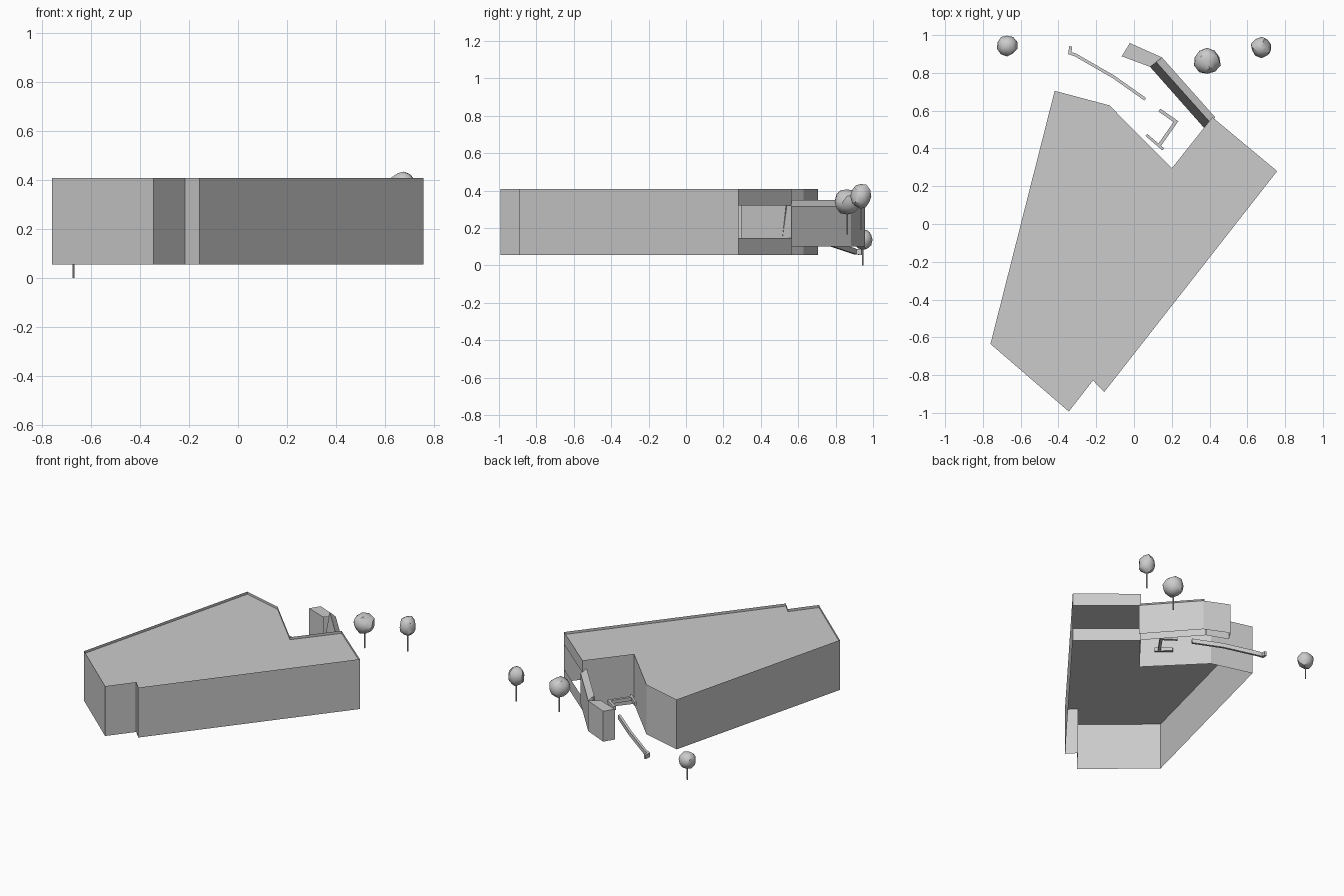
import bpy, bmesh, math, random
from mathutils import Vector

if "Cube" in bpy.data.objects:
    bpy.data.objects.remove(bpy.data.objects["Cube"])

random.seed(4)


def make_object(name, faces, smooth=False):
    """Build an object from a list of polygons given as point lists."""
    bm = bmesh.new()
    for pts in faces:
        bm.faces.new([bm.verts.new(p) for p in pts])
    bmesh.ops.remove_doubles(bm, verts=bm.verts, dist=0.0005)
    bmesh.ops.recalc_face_normals(bm, faces=bm.faces)
    me = bpy.data.meshes.new(name)
    bm.to_mesh(me)
    bm.free()
    ob = bpy.data.objects.new(name, me)
    bpy.context.collection.objects.link(ob)
    return ob


def at(p, z):
    return (p[0], p[1], z)


def wall(a, b, z0, z1):
    return [at(a, z0), at(b, z0), at(b, z1), at(a, z1)]


# Main hall: open-bottom shell, recessed roof, long window gap in the end wall
plan = [(-0.42, 0.705), (-0.76, -0.635), (-0.345, -0.993), (-0.217, -0.828),
        (-0.158, -0.89), (0.758, 0.28), (0.415, 0.565), (0.2, 0.295), (-0.13, 0.628)]
base, top, roof_z = 0.055, 0.408, 0.39
walls = []
for i, a in enumerate(plan):
    b = plan[(i + 1) % len(plan)]
    if i == 5:
        walls += [wall(a, b, base, 0.145), wall(a, b, 0.32, top)]
    else:
        walls.append(wall(a, b, base, top))
make_object("hall_walls", walls)
roof = make_object("hall_roof", [[at(p, roof_z) for p in reversed(plan)]])

# Entrance wing: ridged passage with leaning inner wall, no floor
out_a, out_b = (0.43, 0.565), (0.148, 0.882)
mid_a, mid_b = (0.403, 0.538), (0.118, 0.857)
in_a, in_b = (0.37, 0.51), (0.085, 0.832)
low, eave, ridge = 0.1, 0.315, 0.35
make_object("passage", [
    wall(out_a, out_b, low, eave),
    [at(out_a, eave), at(out_b, eave), at(mid_b, ridge), at(mid_a, ridge)],
    [at(mid_a, ridge), at(mid_b, ridge), at(in_b, low), at(in_a, low)],
])

# Flat-topped end box of the wing
end_out, end_in = (-0.022, 0.958), (-0.065, 0.888)
make_object("passage_end", [
    wall(out_b, end_out, low, eave),
    wall(end_out, end_in, low, eave),
    wall(end_in, in_b, low, eave),
    [at(p, eave) for p in (out_b, end_out, end_in, in_b)],
])


def bar(name, path, width, height):
    """Rectangular rail swept along a path; path z is the underside."""
    pts = [Vector(p) for p in path]
    rings = []
    for i, p in enumerate(pts):
        dirs = []
        if i > 0:
            dirs.append((p - pts[i - 1]).to_2d().normalized())
        if i < len(pts) - 1:
            dirs.append((pts[i + 1] - p).to_2d().normalized())
        t = sum(dirs, Vector((0, 0))).normalized()
        w = width / 2 / max(0.5, t.dot(dirs[0]))
        n = Vector((-t.y, t.x, 0)) * w
        up = Vector((0, 0, height))
        rings.append([p - n, p + n, p + n + up, p - n + up])
    faces = [rings[0], rings[-1]]
    for r, s in zip(rings, rings[1:]):
        for k in range(4):
            m = (k + 1) % 4
            faces.append([r[k], r[m], s[m], s[k]])
    return make_object(name, faces)


# Long sloping garden wall with hooked end
bar("garden_wall", [(0.06, 0.66, 0.125), (-0.11, 0.78, 0.1), (-0.31, 0.895, 0.062),
                    (-0.34, 0.905, 0.058), (-0.335, 0.94, 0.055)], 0.016, 0.03)

# Courtyard bench frame
bar("court_bench", [(0.135, 0.603, 0.145), (0.222, 0.542, 0.145), (0.135, 0.418, 0.145)], 0.018, 0.025)
bar("court_bench_foot", [(0.065, 0.472, 0.145), (0.155, 0.395, 0.145)], 0.014, 0.025)


# Trees: faceted crown on a thin trunk
def tree(name, x, y, z_foot, z_mid, r, rz):
    bpy.ops.mesh.primitive_ico_sphere_add(subdivisions=2, radius=1, location=(x, y, z_mid))
    crown = bpy.context.object
    crown.name = name + "_crown"
    for v in crown.data.vertices:
        k = random.uniform(0.92, 1.06)
        v.co = (v.co.x * r * k, v.co.y * r * k, v.co.z * rz * k)
    bpy.ops.object.shade_smooth_by_angle(angle=math.radians(30))
    bpy.ops.mesh.primitive_cylinder_add(vertices=6, radius=0.004, depth=z_mid - z_foot,
                                        location=(x, y, (z_mid + z_foot) / 2))
    bpy.context.object.name = name + "_trunk"


tree("tree_left", -0.672, 0.945, 0.0, 0.138, 0.056, 0.058)
tree("tree_middle", 0.388, 0.862, 0.165, 0.34, 0.072, 0.068)
tree("tree_right", 0.675, 0.935, 0.19, 0.37, 0.056, 0.07)
